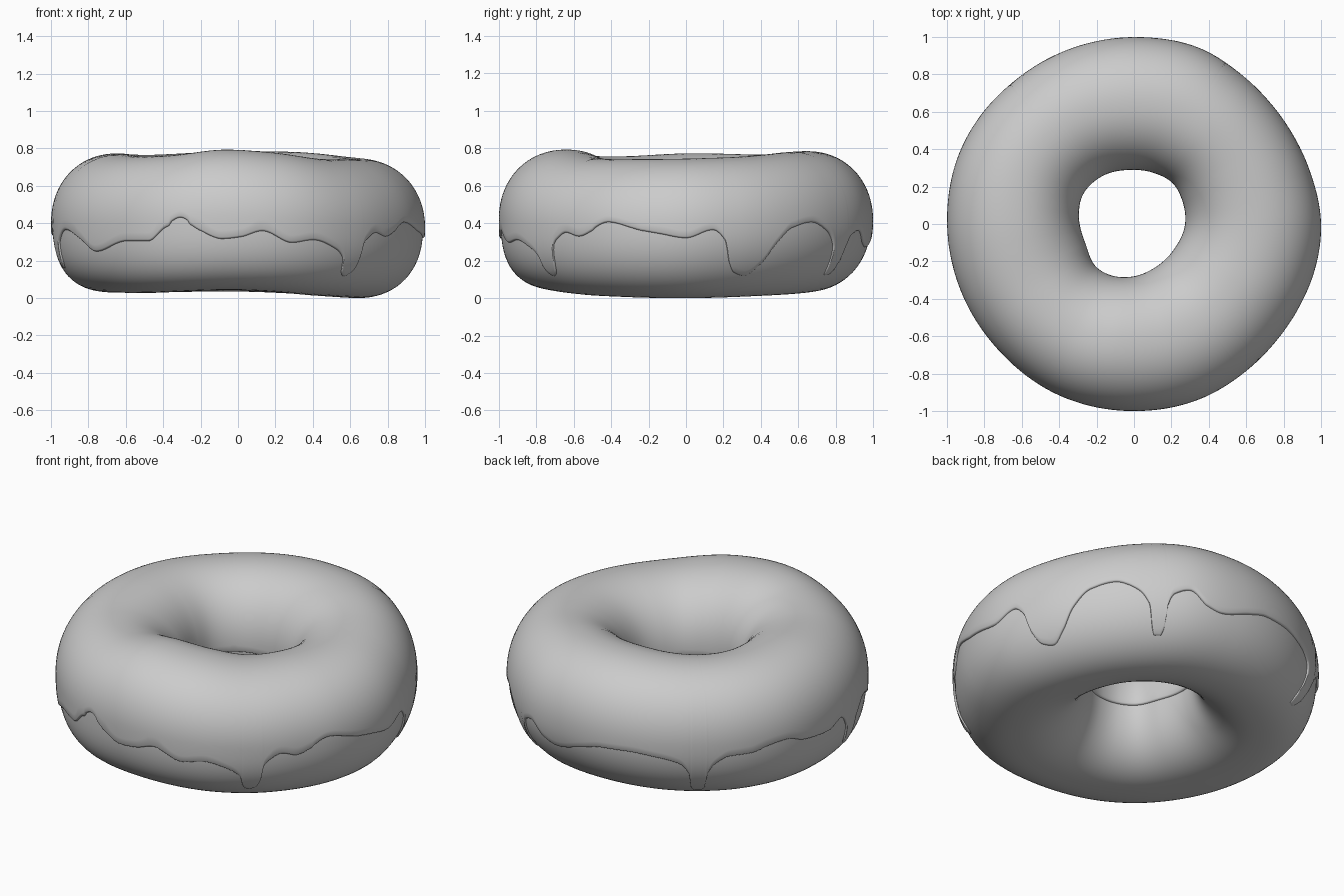
import bpy, bmesh, math

if "Cube" in bpy.data.objects:
    bpy.data.objects.remove(bpy.data.objects["Cube"])

ICING = 0.011   # icing thickness


def material(name, value):
    m = bpy.data.materials.new(name)
    m.diffuse_color = (value, value, value, 1)
    m.use_nodes = True
    m.node_tree.nodes["Principled BSDF"].inputs["Base Color"].default_value = m.diffuse_color
    return m


grey = material("plain grey", 0.6)


def periodic(points, monotone=False):
    """Smooth periodic interpolation of (degrees, value) knots."""
    pts = sorted((a % 360, v) for a, v in points)
    n = len(pts)
    ang = [p[0] for p in pts]
    val = [p[1] for p in pts]
    gap = [(ang[(i + 1) % n] - ang[i]) % 360 for i in range(n)]
    slope = [(val[(i + 1) % n] - val[i]) / gap[i] for i in range(n)]
    tan = []
    for i in range(n):
        s0, s1 = slope[i - 1], slope[i]
        if monotone:
            tan.append(2 * s0 * s1 / (s0 + s1) if s0 * s1 > 0 else 0)
        else:
            tan.append((s0 * gap[i] + s1 * gap[i - 1]) / (gap[i] + gap[i - 1]))

    def f(deg):
        deg %= 360
        i = max((k for k in range(n) if ang[k] <= deg), default=n - 1)
        g = gap[i]
        t = ((deg - ang[i]) % 360) / g
        h = 3 * t * t - 2 * t ** 3
        return (val[i] * (1 - h) + val[(i + 1) % n] * h
                + g * (t ** 3 - 2 * t * t + t) * tan[i]
                + g * (t ** 3 - t * t) * tan[(i + 1) % n])
    return f


# Uneven hand-shaped ring: outline, hole, crown and underside by direction
outer = periodic([(0, 1.0), (17, .982), (34, .974), (53, .983), (70, 1.004), (87, 1.0),
                  (113, .997), (132, .998), (145, 1.005), (157, 1.008), (178, 1.0),
                  (200, .993), (223, .99), (247, 1.0), (269, 1.0), (291, 1.0),
                  (309, .988), (325, .985), (340, .994)])
hole = periodic([(0, .273), (25, .286), (46, .3), (68, .293), (94, .29), (126, .308),
                 (152, .314), (170, .299), (203, .28), (231, .306), (245, .301),
                 (266, .283), (296, .258), (331, .254)])
crown = periodic([(0, .745), (30, .757), (60, .78), (90, .785), (135, .766), (180, .773),
                  (215, .757), (240, .765), (262, .793), (285, .78), (312, .745), (335, .742)])
under = periodic([(0, 0), (45, .015), (90, .035), (135, .03), (180, .03),
                  (225, .028), (270, .042), (315, .012)])

# Dripping lower edge of the icing on the outside wall
drip_edge = periodic([
    (0, .33), (8.4, .374), (12.3, .32), (14.2, .20), (16.5, .143), (20.5, .126), (25.5, .187),
    (30, .294), (36, .385), (44, .415), (51, .365), (55, .28), (56.3, .16), (57.2, .129),
    (59.3, .129), (60.4, .16), (61, .27), (63, .34), (68, .37), (74, .30), (79, .28),
    (90, .33), (97, .36), (106, .365), (116, .345), (123, .31), (126, .24), (126.7, .13),
    (128, .10), (130, .10), (131.3, .13), (131.9, .24), (134.5, .31), (139, .35),
    (146, .355), (152, .385), (158, .40), (165, .36), (176, .345), (183, .38), (187, .30),
    (188, .20), (190, .165), (192.5, .20), (194, .31), (201, .38), (211, .325),
    (219, .257), (233, .315), (241, .315), (247, .395), (252, .44), (258, .375),
    (265, .326), (271, .337), (277.5, .37), (287, .305), (294, .32), (302, .275),
    (305.8, .22), (306.6, .15), (308.5, .123), (311, .14), (312.3, .19), (313.3, .29),
    (315, .325), (319, .362), (324, .34), (335, .415), (344, .38), (352, .353)], monotone=True)


INNER_EDGE = .378   # lower edge of the icing inside the hole


def spow(v, p):
    return math.copysign(abs(v) ** p, v)


def roundness(deg, phi):
    """Cross-section exponent: squarer towards the lower outside corner."""
    if math.cos(phi) > 0 and math.sin(phi) < 0:
        return 2.4 + .35 * math.cos(math.radians(deg - 235))
    return 2.12


def section(deg):
    """Section centre radius, half width, centre height, upper and lower half height."""
    ro, ri = outer(deg), hole(deg)
    top, low = crown(deg), under(deg)
    zc = (top + low) / 2
    return (ro + ri) / 2, (ro - ri) / 2, zc, top - zc, zc - low


def surface(deg, sec, phi, inset):
    rc, a, zc, up, dn = sec
    n = roundness(deg, phi)
    c, s = spow(math.cos(phi), 2 / n), spow(math.sin(phi), 2 / n)
    r = rc + (a - inset) * c
    z = zc + ((up - inset) if s > 0 else dn) * s
    t = math.radians(deg)
    return (r * math.cos(t), r * math.sin(t), z)


def phi_at(deg, sec, z, outside):
    rc, a, zc, up, dn = sec
    w = (z - zc) / (up if z > zc else dn)
    n = roundness(deg, -.5) if outside and w < 0 else 2.12
    return math.asin(spow(max(-1, min(1, w)), n / 2))


def sweep(name, columns, closed):
    """Skin a closed loop of point columns."""
    bm = bmesh.new()
    cols = [[bm.verts.new(p) for p in col] for col in columns]
    rows = len(cols[0])
    for i, a in enumerate(cols):
        b = cols[(i + 1) % len(cols)]
        for j in range(rows if closed else rows - 1):
            k = (j + 1) % rows
            bm.faces.new((a[j], b[j], b[k], a[k]))
    for f in bm.faces:
        f.smooth = True
    bmesh.ops.recalc_face_normals(bm, faces=bm.faces[:])
    me = bpy.data.meshes.new(name)
    bm.to_mesh(me)
    bm.free()
    ob = bpy.data.objects.new(name, me)
    bpy.context.collection.objects.link(ob)
    me.materials.append(grey)
    return ob


# Dough ring, slightly inset so the icing sits on top
dough_cols = []
for i in range(240):
    d = i * 1.5
    sec = section(d)
    dough_cols.append([surface(d, sec, 2 * math.pi * j / 72, ICING) for j in range(72)])
sweep("dough_ring", dough_cols, True)

# Icing shell with a rounded lip tucked into the dough at both edges
LIP = [(.022, 1.6), (.020, .75), (.013, .28), (.0, .0)]   # (angle past edge, inset factor)
icing_cols = []
for i in range(1080):
    d = i / 3
    sec = section(d)
    p0 = phi_at(d, sec, drip_edge(d), True)
    p1 = math.pi - phi_at(d, sec, INNER_EDGE, False)
    col = [surface(d, sec, p0 - e, ICING * f) for e, f in LIP]
    col += [surface(d, sec, p0 + (p1 - p0) * j / 48, 0) for j in range(1, 48)]
    col += [surface(d, sec, p1 + e, ICING * f) for e, f in reversed(LIP)]
    icing_cols.append(col)
sweep("icing", icing_cols, False)
